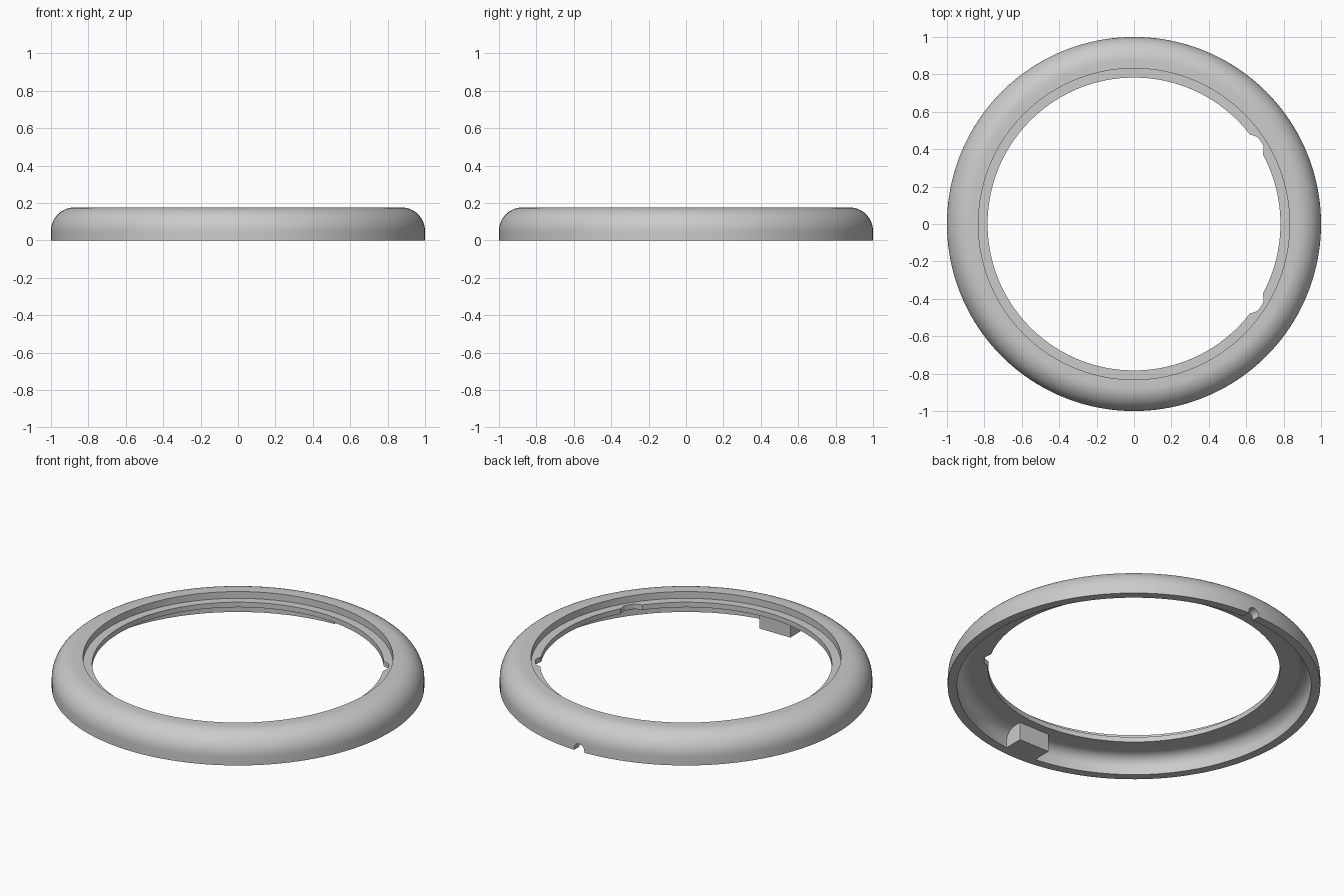
import bpy, bmesh
from math import cos, sin, pi, radians
from mathutils import Matrix, Vector

cube = bpy.data.objects.get("Cube")
if cube:
    bpy.data.objects.remove(cube, do_unlink=True)

SEGMENTS = 160

grey = bpy.data.materials.new("plain_grey")
grey.use_nodes = True
colour = (0.6, 0.6, 0.6, 1)
grey.diffuse_color = colour
grey.node_tree.nodes["Principled BSDF"].inputs["Base Color"].default_value = colour


def make_object(name, bm):
    bmesh.ops.recalc_face_normals(bm, faces=bm.faces)
    mesh = bpy.data.meshes.new(name)
    bm.to_mesh(mesh)
    bm.free()
    mesh.materials.append(grey)
    obj = bpy.data.objects.new(name, mesh)
    bpy.context.collection.objects.link(obj)
    return obj


def prism(name, points, offset, matrix):
    """Extrude a closed outline along an offset, then place it."""
    bm = bmesh.new()
    face = bm.faces.new([bm.verts.new(p) for p in points])
    result = bmesh.ops.extrude_face_region(bm, geom=[face])
    moved = [v for v in result["geom"] if isinstance(v, bmesh.types.BMVert)]
    bmesh.ops.translate(bm, verts=moved, vec=offset)
    bm.transform(matrix)
    return make_object(name, bm)


def arc(cx, cz, rx, rz, steps, reverse=False):
    angles = [pi / 2 * i / steps for i in range(steps + 1)]
    if reverse:
        angles.reverse()
    return [(cx + rx * cos(a), cz + rz * sin(a)) for a in angles]


# Hollow ring: rounded outer shell with a recessed inner ledge
profile = [(0.95, 0), (1, 0)]
profile += arc(0.875, 0.05, 0.125, 0.126, 14)
profile += [(0.832, 0.176), (0.832, 0.136), (0.783, 0.136), (0.783, 0.106)]
profile += arc(0.88, 0.04, 0.07, 0.066, 10, reverse=True)

bm = bmesh.new()
rings = []
for i in range(SEGMENTS):
    a = 2 * pi * i / SEGMENTS
    rings.append([bm.verts.new((r * cos(a), r * sin(a), z)) for r, z in profile])
for i, ring in enumerate(rings):
    following = rings[(i + 1) % SEGMENTS]
    for j in range(len(profile)):
        k = (j + 1) % len(profile)
        bm.faces.new((ring[j], following[j], following[k], ring[k]))
bezel = make_object("bezel_ring", bm)

# Three shallow notches in the ledge
cutters = []
for angle, depth in ((33, 0.809), (-33, 0.809), (180, 0.799)):
    outline = [(0.74, -0.066), (0.78, -0.064), (depth - 0.007, -0.038), (depth, -0.026)]
    outline += [(r, -t) for r, t in reversed(outline)]
    cutters.append(prism("ledge_notch_cutter", [(r, t, 0.08) for r, t in outline],
                         Vector((0, 0, 0.08)), Matrix.Rotation(radians(angle), 4, "Z")))

# Arched slot through the back of the outer wall
arch = [(-0.033, 0.9, -0.02), (0.033, 0.9, -0.02)]
arch += [(0.033 * cos(pi * i / 12), 0.9, 0.01 + 0.033 * sin(pi * i / 12)) for i in range(13)]
cutters.append(prism("wall_slot_cutter", arch, Vector((0, 0.2, 0)), Matrix()))

bpy.context.view_layer.objects.active = bezel
for cutter in cutters:
    cutter.hide_render = True
    cut = bezel.modifiers.new("cut", "BOOLEAN")
    cut.operation = "DIFFERENCE"
    cut.solver = "EXACT"
    cut.object = cutter
    bpy.ops.object.modifier_apply(modifier=cut.name)
    bpy.data.objects.remove(cutter, do_unlink=True)

bpy.ops.object.select_all(action="DESELECT")
bezel.select_set(True)
bpy.ops.object.shade_smooth_by_angle(angle=radians(30))

# Locating block inside the front wall
base = [(-0.1, -0.96, 0), (0.1, -0.96, 0), (0.1, -0.833, 0), (-0.1, -0.833, 0)]
prism("locating_block", base, Vector((0, 0, 0.112)), Matrix())
